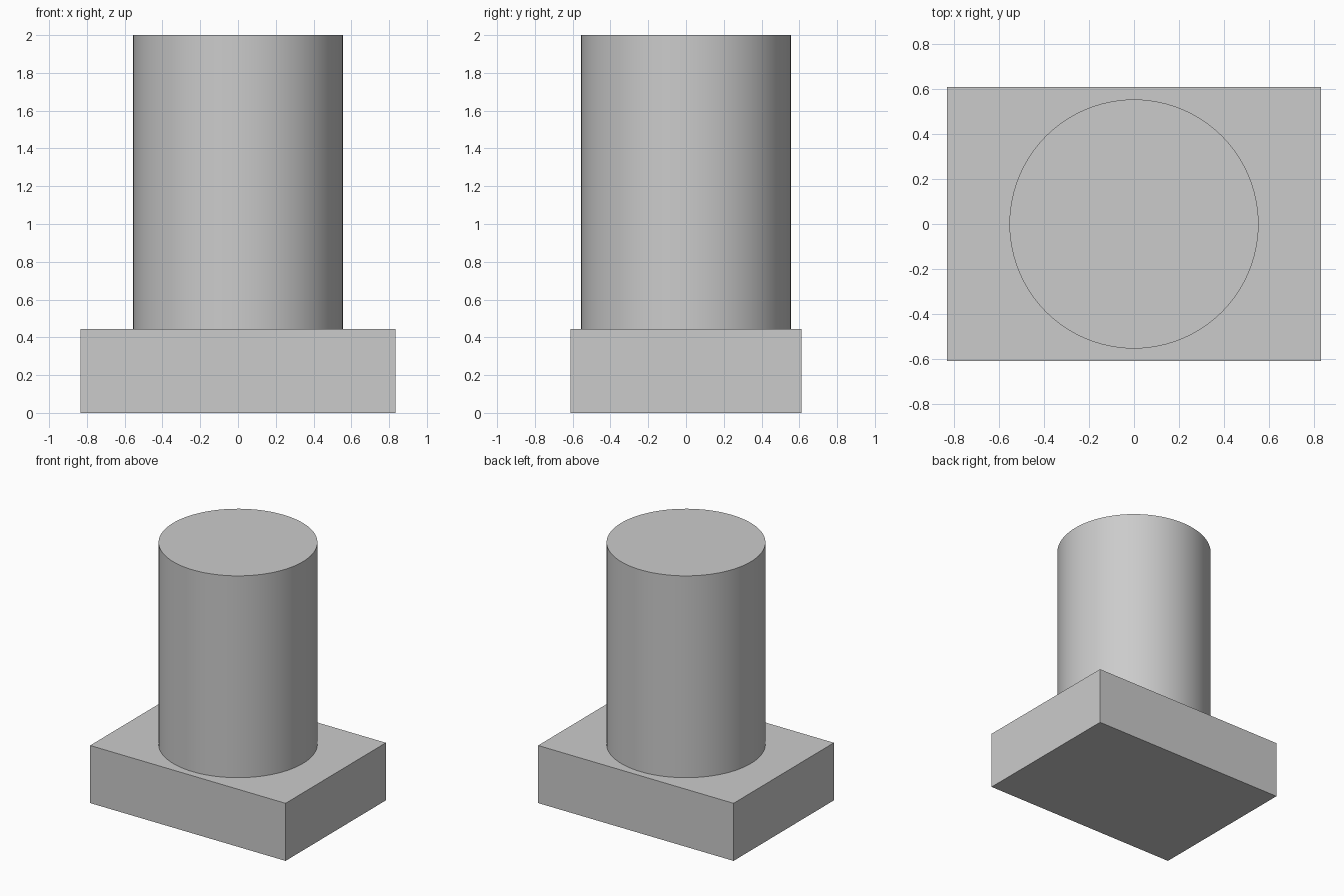
import bpy
import math

cube = bpy.data.objects.get("Cube")
if cube:
    bpy.data.objects.remove(cube, do_unlink=True)

BASE_SIZE = (1.667, 1.222, 0.444)
COLUMN_RADIUS = 0.555
TOP = 2.0

# Single grey material
grey = bpy.data.materials.new("light_grey")
grey.use_nodes = True
colour = (0.6, 0.6, 0.6, 1)
grey.diffuse_color = colour
grey.node_tree.nodes["Principled BSDF"].inputs["Base Color"].default_value = colour


def finish(name):
    obj = bpy.context.object
    obj.name = obj.data.name = name
    obj.data.materials.append(grey)
    bpy.ops.object.transform_apply(location=False, rotation=False, scale=True)
    return obj


# Rectangular base block
bpy.ops.mesh.primitive_cube_add(size=1, location=(0, 0, BASE_SIZE[2] / 2))
bpy.context.object.scale = BASE_SIZE
finish("base_block")

# Round column standing on the base
height = TOP - BASE_SIZE[2]
bpy.ops.mesh.primitive_cylinder_add(
    vertices=96, radius=COLUMN_RADIUS, depth=height,
    location=(0, 0, BASE_SIZE[2] + height / 2))
finish("round_column")
bpy.ops.object.shade_smooth_by_angle(angle=math.radians(30))
